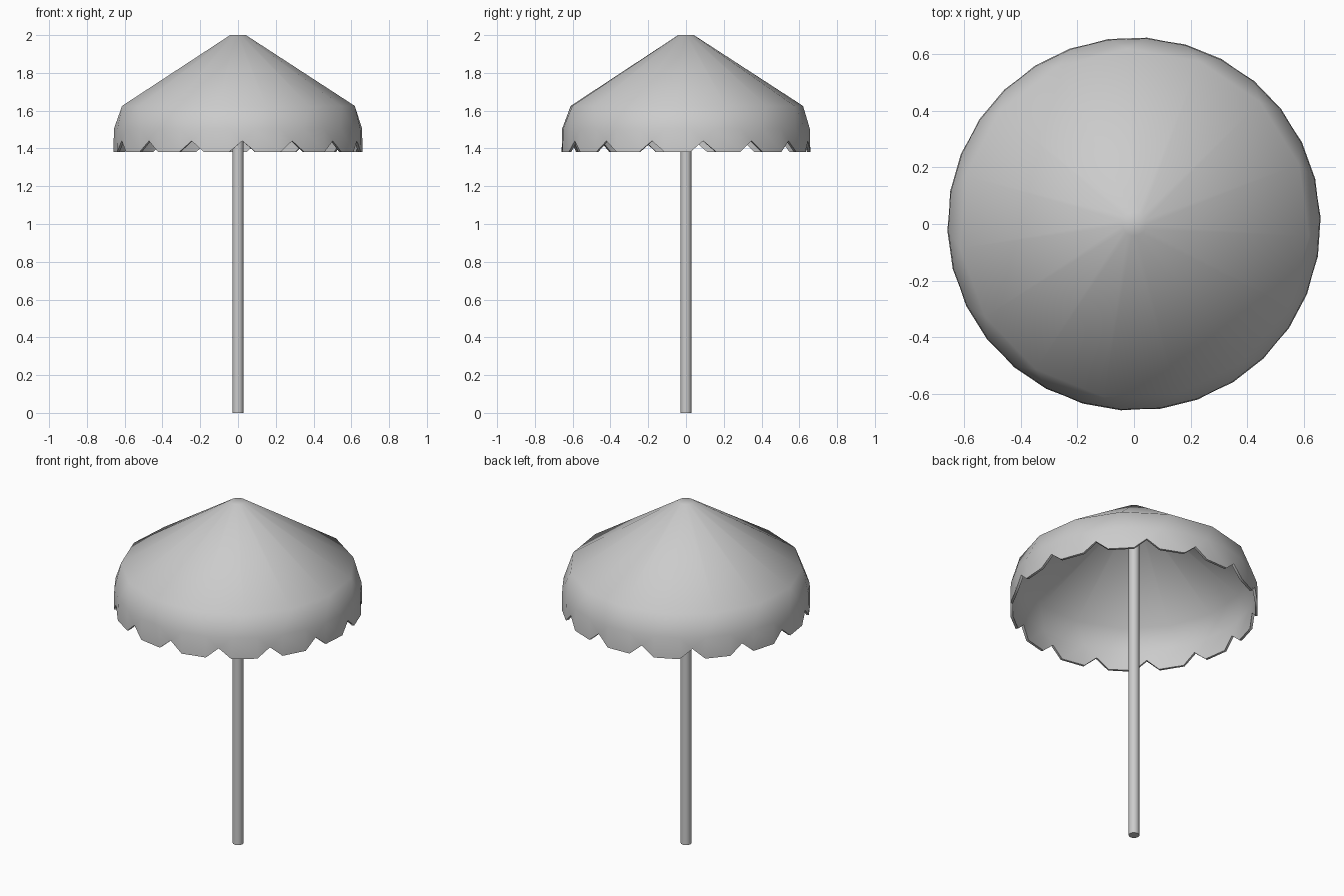
import bpy, bmesh
from math import radians, cos, sin

if "Cube" in bpy.data.objects:
    bpy.data.objects.remove(bpy.data.objects["Cube"])

N = 15            # canopy panels
STEP = 360 / N
START = 20        # angle of the first rib


def finish(obj, angle):
    bpy.ops.object.select_all(action='DESELECT')
    obj.select_set(True)
    bpy.context.view_layer.objects.active = obj
    bpy.ops.object.shade_smooth_by_angle(angle=radians(angle))


# Canopy: 15-sided cone flowing into a 30-sided skirt with notched hem
bm = bmesh.new()


def ring(r, z, offset=0.0):
    verts = []
    for i in range(N):
        a = radians(START + STEP * i + offset)
        verts.append(bm.verts.new((r * cos(a), r * sin(a), z)))
    return verts


top = ring(0.042, 2.0)
rim = ring(0.62, 1.625)
skirt_a, skirt_b = ring(0.657, 1.505, -6), ring(0.657, 1.505, 6)
hem_a, hem_b = ring(0.66, 1.382, -6), ring(0.66, 1.382, 6)
notch = ring(0.655, 1.44, STEP / 2)

bm.faces.new(top)
for i in range(N):
    j = (i + 1) % N
    for face in (
        (top[i], rim[i], rim[j], top[j]),
        (rim[i], skirt_a[i], skirt_b[i]),
        (rim[i], skirt_b[i], skirt_a[j], rim[j]),
        (skirt_a[i], hem_a[i], hem_b[i], skirt_b[i]),
        (skirt_b[i], notch[i], skirt_a[j]),
        (skirt_b[i], hem_b[i], notch[i]),
        (skirt_a[j], notch[i], hem_a[j]),
    ):
        bm.faces.new(face)
bm.normal_update()
mesh = bpy.data.meshes.new("canopy")
bm.to_mesh(mesh)
bm.free()
canopy = bpy.data.objects.new("canopy", mesh)
bpy.context.collection.objects.link(canopy)

# Cloth thickness, inward from the outer surface
bpy.context.view_layer.objects.active = canopy
canopy.select_set(True)
solid = canopy.modifiers.new("thickness", 'SOLIDIFY')
solid.thickness = 0.014
solid.offset = -1
bpy.ops.object.modifier_apply(modifier=solid.name)
finish(canopy, 60)

# Pole
bpy.ops.mesh.primitive_cylinder_add(vertices=12, radius=0.029, depth=1.98,
                                    location=(0, 0, 0.99))
pole = bpy.context.object
pole.name = "pole"
finish(pole, 40)
